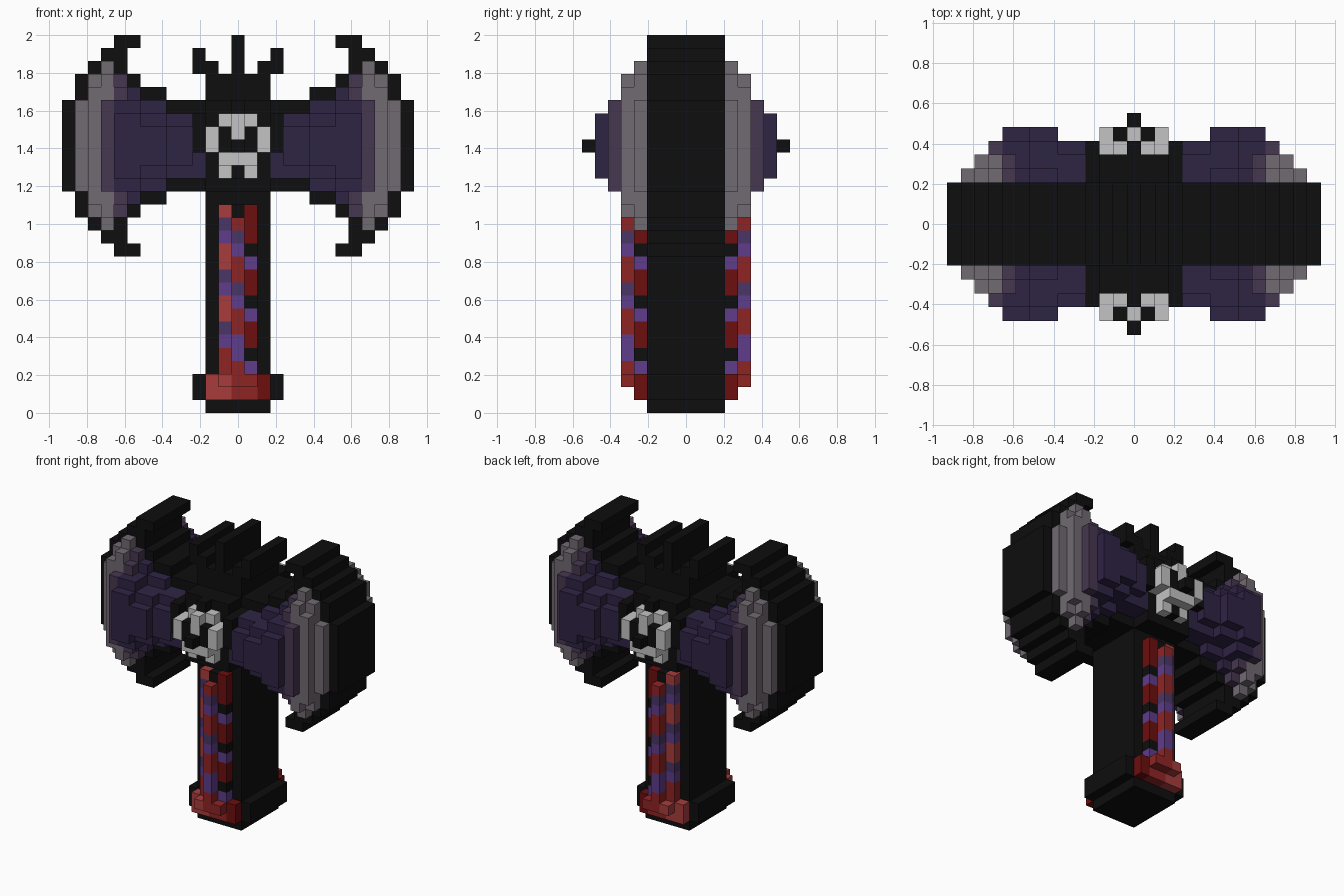
import bpy, bmesh

old = bpy.data.objects.get("Cube")
if old:
    bpy.data.objects.remove(old, do_unlink=True)

U = 2 / 29        # block size
MID = 20          # row through the middle of the blades
CORE = 3          # half depth of the black slab, in blocks


def linear(code):
    return [((int(code[n:n + 2], 16) / 255 + 0.055) / 1.055) ** 2.4 for n in (0, 2, 4)] + [1]


def material(name, code):
    m = bpy.data.materials.new(name)
    m.use_nodes = True
    m.diffuse_color = linear(code)
    bsdf = m.node_tree.nodes["Principled BSDF"]
    bsdf.inputs["Base Color"].default_value = linear(code)
    bsdf.inputs["Roughness"].default_value = 0.8
    return m


MATS = {
    "K": material("black", "0e0e0e"),
    "W": material("bone white", "c4c4c4"),
    "G": material("steel grey", "716a72"),
    "M": material("mauve grey", "463750"),
    "P": material("deep purple", "2f2344"),
    "L": material("light red", "a83c3c"),
    "R": material("red", "8f2424"),
    "X": material("dark red", "6c0e0e"),
    "V": material("violet", "5e3c8a"),
    "D": material("dusky violet", "4a3666"),
}
KEYS = list(MATS)

# Each cell (column, row) holds (half depth in blocks, colour), same front and back
core, blades, hub, skull, strap, pommel = ({} for _ in range(6))


def put(part, cols, rows, height, colour, mirror=True):
    for i in cols:
        for k in rows:
            part[i, k] = (height, colour)
            if mirror:
                part[-i, k] = (height, colour)


def band(d):
    return range(MID - d, MID + d + 1)


# Black slab: shaft, blade outline, horns, crown and foot
put(core, range(3), range(26), CORE, "K")
for col, reach in zip(range(3, 14), (3, 3, 3, 4, 4, 5, 8, 7, 6, 5, 3)):
    put(core, [col], band(reach), CORE, "K")
put(core, [8], [MID - 8, MID + 8], CORE, "K")
put(core, [2, 3], [26], CORE, "K")
put(core, [3], [27], CORE, "K")
put(core, [0], range(26, 29), CORE, "K")
put(core, [3], [1, 2], CORE, "K")

# Blades: stepped relief, from the widest layer up to the raised middle
for cols, d, h, c in (
        ([12], 3, 1, "G"),
        ([11], 5, 1, "G"), ([11], 4, 2, "G"),
        ([10], 6, 1, "G"), ([10], 5, 2, "G"), ([10], 3, 3, "M"),
        ([9], 5, 1, "M"), ([9], 4, 2, "M"), ([9], 3, 3, "P"), ([9], 2, 4, "P"),
        ([8], 4, 1, "P"), ([8], 3, 3, "P"), ([8], 2, 4, "P"),
        ([6, 7], 3, 1, "P"), ([6, 7], 2, 3, "P"), ([6, 7], 1, 4, "P"),
        ([4, 5], 2, 2, "P"), ([4, 5], 1, 3, "P")):
    put(blades, cols, band(d), CORE + h, c)
put(blades, [3], [18, 19], CORE + 2, "P")

# Hub behind the skull
put(hub, range(3), band(3), CORE + 2, "K")
put(hub, [3], range(20, 23), CORE + 3, "K")
put(hub, [0], [23], CORE + 3, "K")

# Skull with black eyes, nose and mouth
put(skull, [1], [22], CORE + 3, "W")
put(skull, [0], [21, 22], CORE + 4, "W")
put(skull, [2], [20, 21], CORE + 4, "W")
put(skull, [1], [20, 21], CORE + 4, "K")
put(skull, [0], [20], CORE + 5, "K")
put(skull, [0, 1], [19], CORE + 4, "W")
put(skull, [1], [18], CORE + 3, "W")
put(skull, [0], [18], CORE + 3, "K")
for cell in skull:
    hub.pop(cell, None)

# Grip wrapping, read from the top down
for col, pattern in ((-1, "LDVLLDVLLDVRR"), (0, "KRDVRRDVRRVVR"), (1, "XXXKVXXKVXXKV")):
    for n, c in enumerate(pattern):
        raised = 2 if col == 0 and n else 1
        strap[col, 15 - n] = (CORE + raised, c)

# Pommel plate
for col, c in zip(range(-2, 3), "LLRRX"):
    put(pommel, [col], [1], CORE + 1, c, False)
    put(pommel, [col], [2], CORE + (2 if abs(col) < 2 else 1), c, False)

# Overall depth of every cell, used to skip hidden walls
total = {}
for part in (core, blades, hub, skull, strap, pommel):
    for cell, (h, c) in part.items():
        total[cell] = max(h, total.get(cell, 0))


def build(name, cells, base):
    bm = bmesh.new()

    def quad(points, colour):
        f = bm.faces.new([bm.verts.new((x * U, y * U, z * U)) for x, y, z in points])
        f.material_index = KEYS.index(colour)

    for (i, k), (h, c) in cells.items():
        a, b = i - 0.5, i + 0.5
        edges = (((a, k), (b, k), (0, -1)), ((b, k), (b, k + 1), (1, 0)),
                 ((b, k + 1), (a, k + 1), (0, 1)), ((a, k + 1), (a, k), (-1, 0)))
        for s in (-1, 1):
            cap = [(a, s * h, k), (b, s * h, k), (b, s * h, k + 1), (a, s * h, k + 1)]
            if total[i, k] == h:
                quad(cap[::-s], c)
            for p, q, (di, dk) in edges:
                low = max(base, total.get((i + di, k + dk), 0))
                if low < h:
                    wall = [(p[0], s * low, p[1]), (q[0], s * low, q[1]),
                            (q[0], s * h, q[1]), (p[0], s * h, p[1])]
                    quad(wall[::s], c)
    bmesh.ops.remove_doubles(bm, verts=bm.verts, dist=0.0001)
    bmesh.ops.recalc_face_normals(bm, faces=bm.faces) if base == 0 else None
    mesh = bpy.data.meshes.new(name)
    bm.to_mesh(mesh)
    bm.free()
    for m in MATS.values():
        mesh.materials.append(m)
    bpy.context.collection.objects.link(bpy.data.objects.new(name, mesh))


build("black_frame", core, 0)
build("blade_relief", blades, CORE)
build("hub", hub, CORE)
build("skull", skull, CORE)
build("grip_wrapping", strap, CORE)
build("pommel_plate", pommel, CORE)
